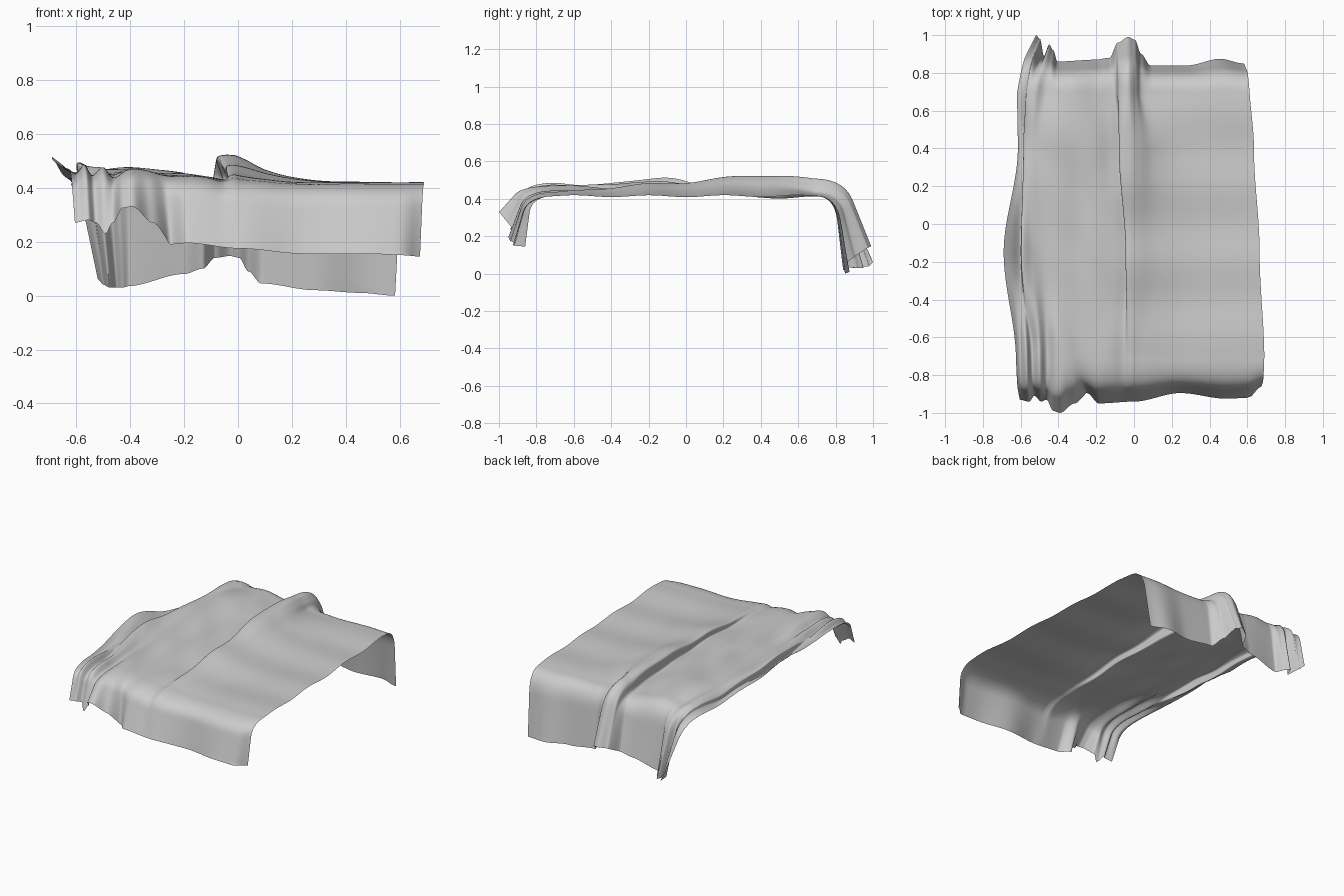
import bpy, bmesh
from math import cos, pi
from mathutils import Vector, noise

if "Cube" in bpy.data.objects:
    bpy.data.objects.remove(bpy.data.objects["Cube"])

BED_Z = 0.42            # height of the flat top
FRONT_Y, BACK_Y = -0.70, 0.69   # where the cloth starts bending down

# Cross-sections of the cloth (x, rise above the bed), right edge to left edge
near = [(.69, 0), (.4, 0), (.2, 0), (.08, .01), (.02, .015), (-.01, .02), (-.03, .017), (-.06, .008), (-.12, .018),
        (-.2, .025), (-.29, .035), (-.4, .05), (-.46, .02), (-.5, .055), (-.54, .02), (-.57, .06), (-.6, .03), (-.625, .05)]
mid = [(.665, 0), (.4, 0), (.25, .01), (.12, .03), (.03, .055), (-.02, .065), (-.045, .055), (-.03, .01), (-.1, .02),
       (-.2, .03), (-.3, .03), (-.4, .04), (-.48, .04), (-.54, .05), (-.595, .065), (-.6, .01), (-.65, .05), (-.69, .08)]
far = [(.635, 0), (.35, .005), (.2, .02), (.1, .05), (.03, .09), (-.02, .11), (-.08, .1), (-.06, .02), (-.12, .02),
       (-.2, .035), (-.3, .04), (-.4, .05), (-.5, .05), (-.55, .05), (-.585, .03), (-.58, 0), (-.6, -.01), (-.615, -.005)]
end = [(.61, 0), (.35, 0), (.15, 0), (.04, .01), (.01, .05), (-.03, .09), (-.08, .07), (-.1, .015), (-.14, .01),
       (-.2, .02), (-.3, .03), (-.4, .03), (-.47, .02), (-.52, .04), (-.565, .03), (-.575, .01), (-.6, -.01), (-.62, -.01)]
sections = [(-.72, near), (-.15, mid), (.4, far), (.76, end)]

# Hem of the hanging sides: x, (y, z)
front_hem = [(-.63, (-.93, .27)), (-.57, (-.94, .28)), (-.54, (-.91, .27)), (-.5, (-.94, .23)), (-.47, (-.93, .27)),
             (-.43, (-.99, .325)), (-.4, (-1.0, .33)), (-.34, (-.95, .27)), (-.28, (-.895, .19)), (-.19, (-.95, .195)),
             (0, (-.94, .175)), (.25, (-.895, .155)), (.5, (-.925, .155)), (.62, (-.92, .15)), (.69, (-.86, .145))]
back_hem = [(-.62, (1.0, .06)), (-.58, (.98, .04)), (-.54, (.89, .03)), (-.49, (.95, .03)), (-.45, (.92, .03)),
            (-.41, (.86, .035)), (-.2, (.87, .08)), (-.13, (.88, .1)), (-.085, (.96, .14)), (-.03, (.99, .147)),
            (.005, (.975, .14)), (.04, (.9, .09)), (.09, (.84, .045)), (.3, (.84, .02)), (.48, (.875, .01)), (.61, (.85, 0))]


def smooth(t):
    return t * t * (3 - 2 * t)


def hem_at(table, x):
    x = min(max(x, table[0][0]), table[-1][0])
    for (a, p), (b, q) in zip(table, table[1:]):
        if x <= b:
            return Vector(p).lerp(Vector(q), smooth((x - a) / (b - a)))


def spline(points, u):
    """Catmull-Rom point at u in 0..1."""
    n = len(points) - 1
    i = min(int(u * n), n - 1)
    t = u * n - i
    p = [Vector(points[min(max(k, 0), n)]) for k in range(i - 1, i + 3)]
    return 0.5 * (2 * p[1] + (p[2] - p[0]) * t + (2 * p[0] - 5 * p[1] + 4 * p[2] - p[3]) * t * t
                  + (3 * p[1] - p[0] - 3 * p[2] + p[3]) * t ** 3)


def top_point(u, y):
    """Cloth lying on the bed, with folds, shallow waves and fine wrinkles."""
    k = min(max(y, sections[0][0]), sections[-1][0])
    for (a, s), (b, r) in zip(sections, sections[1:]):
        if k <= b:
            p = spline(s, u).lerp(spline(r, u), smooth((k - a) / (b - a)))
            break
    left = smooth(min(max((u - .4) / .15, 0), 1))
    rise = noise.noise(Vector((p.x * 6 + y * 3, y * 2 - p.x, 2))) * (.002 + .016 * left)
    rise -= .005 * (1 + cos(2 * pi * y / .4)) * (1 - left)
    return Vector((p.x, y, BED_Z + p.y + rise))


def hang(u, t, start_y, table, side):
    """Side of the cloth: rounded over the bed edge, then straight to the hem."""
    p = top_point(u, start_y)
    hem = hem_at(table, p.x)
    corner_y = side * (.80 if side > 0 else .825) + (hem.x - side * .86) * .35
    start, corner = Vector((p.y, p.z)), Vector((corner_y, p.z))
    low = corner.lerp(hem, .33)
    if t < .5:
        s = t * 2
        q = start.lerp(corner, s).lerp(corner.lerp(low, s), s)
    else:
        q = low.lerp(hem, t * 2 - 1)
    # the cloth edges draw inwards, and the front fold slants, towards the hem
    if side > 0:
        pull = -.03 * max(p.x / .61, 0) + .1 * max((-p.x - .4) / .22, 0)
    else:
        pull = -.015 * max(p.x / .69, 0) + .02 * max((-p.x - .4) / .22, 0)
        pull += .035 * max(1 - abs(p.x + .3) / .13, 0)
    return Vector((p.x + pull * t, q.x, q.y))


# Draped cover: one grid running over the front, top and back
COLS, SIDE, TOP = 204, 32, 90
bm = bmesh.new()
grid = []
for j in range(SIDE * 2 + TOP + 1):
    row = []
    for i in range(COLS + 1):
        u = i / COLS
        if j < SIDE:
            co = hang(u, 1 - j / SIDE, FRONT_Y, front_hem, -1)
        elif j <= SIDE + TOP:
            co = top_point(u, FRONT_Y + (BACK_Y - FRONT_Y) * (j - SIDE) / TOP)
        else:
            co = hang(u, (j - SIDE - TOP) / SIDE, BACK_Y, back_hem, 1)
        row.append(bm.verts.new(co))
    grid.append(row)
for a, b in zip(grid, grid[1:]):
    for i in range(COLS):
        bm.faces.new((a[i], b[i], b[i + 1], a[i + 1]))

# Soften the creases so the folds read as cloth
inner = [v for v in bm.verts if not v.is_boundary]
for _ in range(3):
    bmesh.ops.smooth_vert(bm, verts=inner, factor=.4, use_axis_x=True, use_axis_y=True, use_axis_z=True)
bm.normal_update()
if sum(f.normal.z for f in bm.faces) < 0:
    bmesh.ops.reverse_faces(bm, faces=bm.faces[:])

mesh = bpy.data.meshes.new("draped_blanket")
bm.to_mesh(mesh)
bm.free()
blanket = bpy.data.objects.new("draped_blanket", mesh)
bpy.context.collection.objects.link(blanket)
for poly in mesh.polygons:
    poly.use_smooth = True
